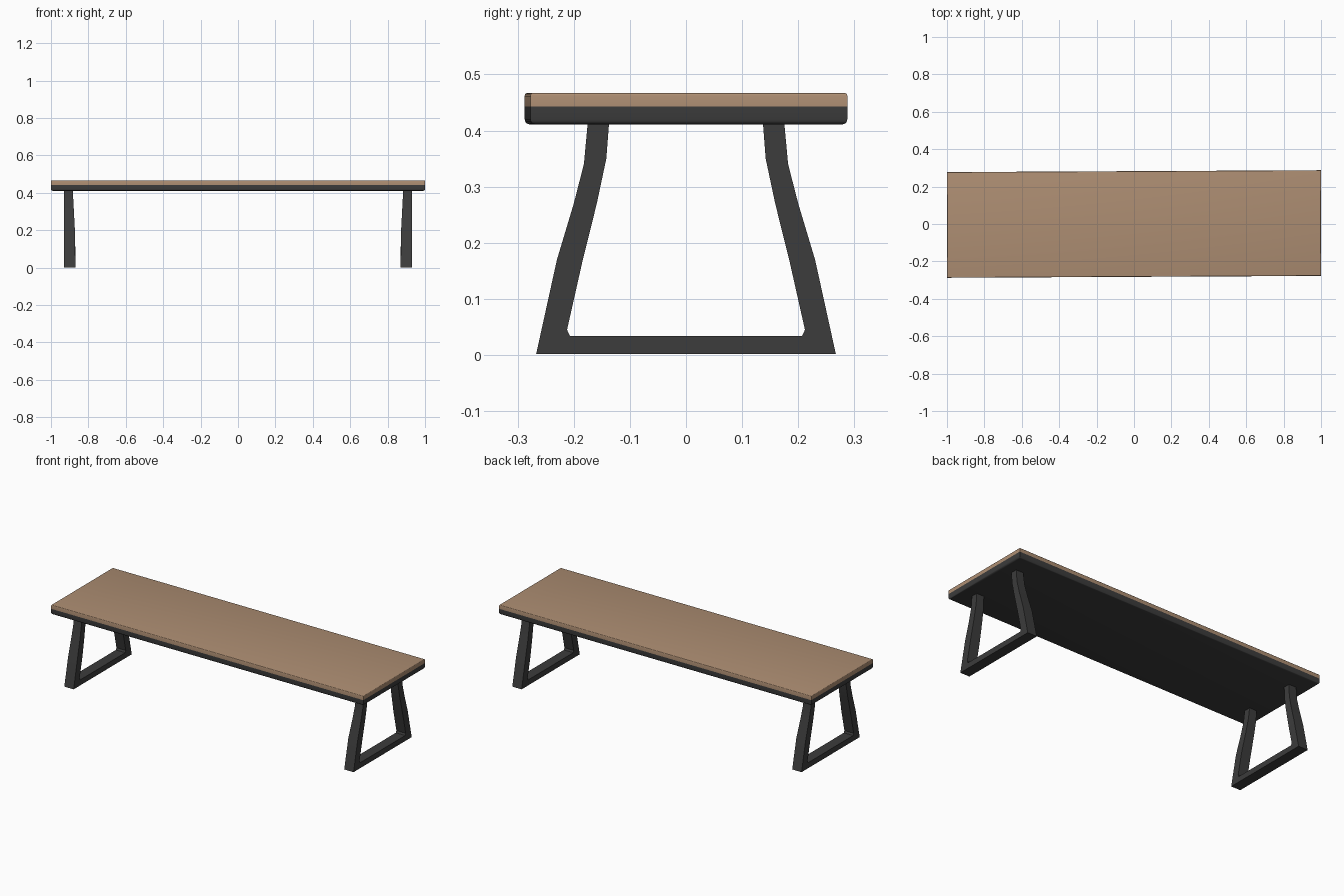
import bpy
import bmesh

cube = bpy.data.objects.get("Cube")
if cube:
    bpy.data.objects.remove(cube, do_unlink=True)


def material(name, rgb):
    mat = bpy.data.materials.new(name)
    mat.use_nodes = True
    mat.diffuse_color = (*rgb, 1)
    mat.node_tree.nodes["Principled BSDF"].inputs["Base Color"].default_value = (*rgb, 1)
    return mat


wood = material("light wood", (0.42, 0.27, 0.17))
metal = material("dark metal", (0.045, 0.045, 0.045))


def finish(name, bm, mat):
    bmesh.ops.recalc_face_normals(bm, faces=bm.faces)
    mesh = bpy.data.meshes.new(name)
    bm.to_mesh(mesh)
    bm.free()
    mesh.materials.append(mat)
    obj = bpy.data.objects.new(name, mesh)
    bpy.context.collection.objects.link(obj)
    bpy.ops.object.select_all(action="DESELECT")
    obj.select_set(True)
    bpy.context.view_layer.objects.active = obj
    bpy.ops.object.shade_smooth_by_angle(angle=0.6)
    return obj


def slab(name, z0, z1, mat, round_top, radius):
    """Long, very slightly skewed board with one rounded rim."""
    bm = bmesh.new()
    bmesh.ops.create_cube(bm, size=1)
    for v in bm.verts:
        x = 2 * v.co.x
        v.co = (x, v.co.y * 0.565 + 0.005 * x, z1 if v.co.z > 0 else z0)
    rim_z = z1 if round_top else z0
    rim = [e for e in bm.edges if all(abs(v.co.z - rim_z) < 1e-4 for v in e.verts)]
    bmesh.ops.bevel(bm, geom=rim, offset=radius, segments=3, profile=0.5, affect="EDGES")
    return finish(name, bm, mat)


slab("bench_top", 0.443, 0.467, wood, True, 0.005)
slab("bench_underframe", 0.411, 0.443, metal, False, 0.009)

# Half outline of the leg frame as (y, z), from the top of the leg to the floor
OUTER = [(0.175, 0.415), (0.182, 0.34), (0.2, 0.27), (0.23, 0.17), (0.263, 0.02), (0.267, 0.002)]
INNER = [(0.137, 0.415), (0.142, 0.35), (0.159, 0.27), (0.185, 0.165), (0.212, 0.045), (0.207, 0.034)]


def mirrored(half):
    return half + [(-y, z) for y, z in reversed(half)]


def leg_frame(name, side):
    """Sled frame: two bent legs joined by a floor bar, thinner near the seat."""
    bm = bmesh.new()

    def ring(points, inward):
        verts = []
        for y, z in points:
            taper = 0.013 * max(0, z - 0.16) / 0.25
            x = 0.87 + taper if inward else 0.93
            verts.append(bm.verts.new((side * x, y, z)))
        return verts

    rails = [ring(mirrored(pts), inward) for pts, inward in
             ((OUTER, False), (INNER, False), (INNER, True), (OUTER, True))]
    for a, b in zip(rails, rails[1:] + rails[:1]):
        for i in range(len(a) - 1):
            bm.faces.new((a[i], a[i + 1], b[i + 1], b[i]))
    for end in (0, -1):
        bm.faces.new([rail[end] for rail in rails])

    # Soften the long edges of the tube
    long_edges = [e for e in bm.edges if e.calc_face_angle(0) > 1.2]
    bmesh.ops.bevel(bm, geom=long_edges, offset=0.002, segments=1, affect="EDGES")
    return finish(name, bm, metal)


leg_frame("left_leg_frame", 1)
leg_frame("right_leg_frame", -1)
